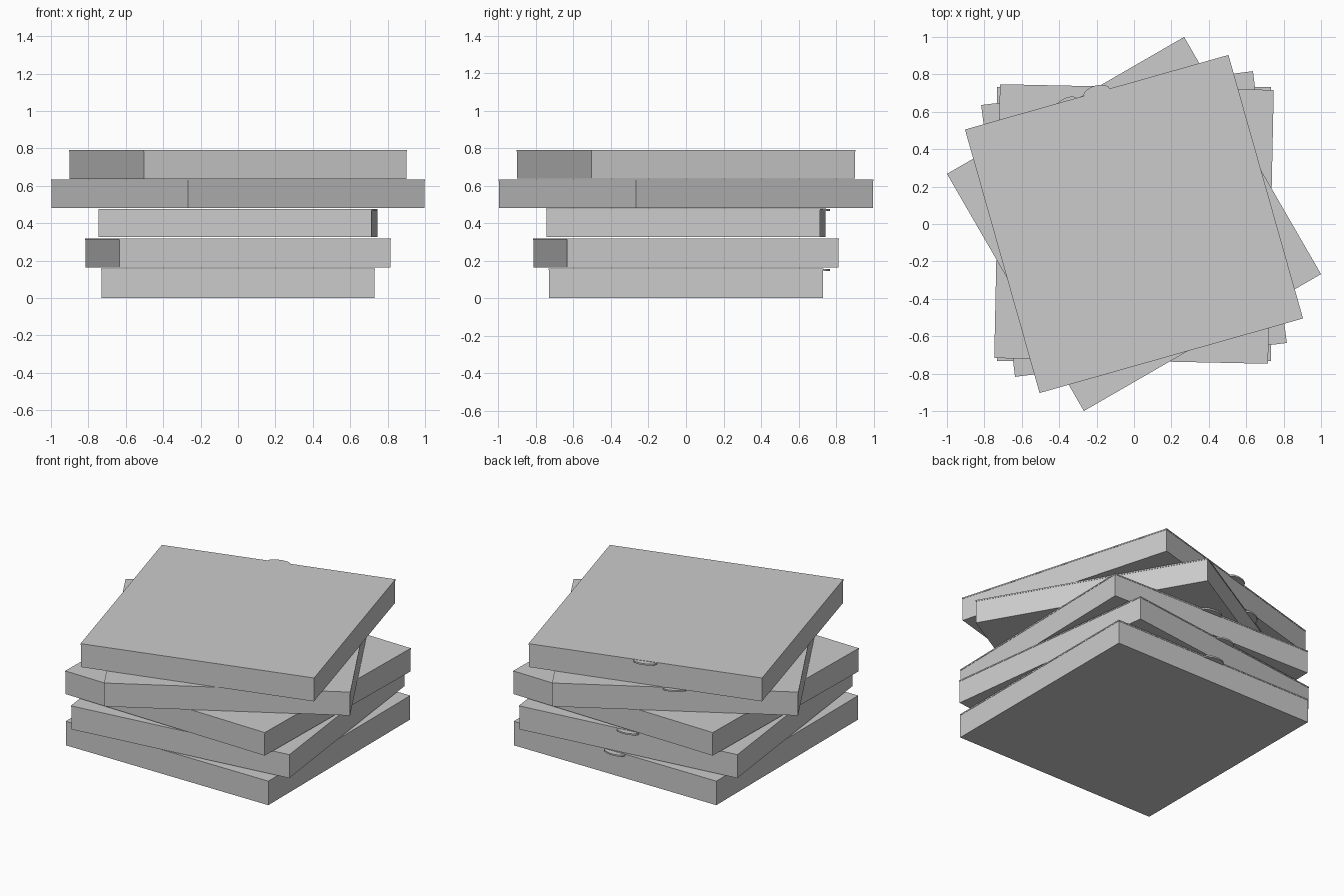
import bpy, bmesh, math
from mathutils import Matrix

if "Cube" in bpy.data.objects:
    bpy.data.objects.remove(bpy.data.objects["Cube"])

SIZE = 1.464      # lid edge length
SHEET = 0.008     # card thickness
TAB_R = 0.072     # half width of the lid tab
TAB_OUT = 0.036   # how far the tab sticks out


def add_slab(bm, size, z0, z1):
    m = Matrix.Translation((0, 0, (z0 + z1) / 2)) @ Matrix.Diagonal((size, size, z1 - z0, 1))
    bmesh.ops.create_cube(bm, size=1, matrix=m)


def add_tab(bm, z0, z1):
    # half-oval tongue in the middle of the back edge
    y = SIZE / 2
    pts = [(TAB_R * math.cos(math.pi * i / 14), y + TAB_OUT * math.sin(math.pi * i / 14))
           for i in range(15)]
    face = bm.faces.new([bm.verts.new((px, py, z0)) for px, py in pts])
    ext = bmesh.ops.extrude_face_region(bm, geom=[face], use_keep_orig=True)
    verts = [g for g in ext["geom"] if isinstance(g, bmesh.types.BMVert)]
    bmesh.ops.translate(bm, verts=verts, vec=(0, 0, z1 - z0))


def make_object(name, build, z, angle):
    bm = bmesh.new()
    build(bm)
    bmesh.ops.recalc_face_normals(bm, faces=bm.faces[:])
    mesh = bpy.data.meshes.new(name)
    bm.to_mesh(mesh)
    bm.free()
    obj = bpy.data.objects.new(name, mesh)
    obj.location.z = z
    obj.rotation_euler.z = math.radians(angle)
    bpy.context.collection.objects.link(obj)


def make_box(index, z0, z1, angle):
    h = z1 - z0

    def tray(bm):
        add_slab(bm, SIZE - 0.004, 0, h - SHEET)

    def lid(bm):
        add_slab(bm, SIZE, h - SHEET, h)
        add_tab(bm, h - SHEET - 0.004, h - 0.002)

    make_object(f"box_tray_{index}", tray, z0, angle)
    make_object(f"box_lid_{index}", lid, z0, angle)


# stacked flat boxes: bottom, top, twist in degrees
stack = [
    (0.000, 0.158, 0.0),
    (0.163, 0.317, 7.1),
    (0.325, 0.477, -1.2),
    (0.480, 0.634, 30.0),
    (0.637, 0.791, 15.8),
]
for i, (z0, z1, angle) in enumerate(stack, 1):
    make_box(i, z0, z1, angle)
